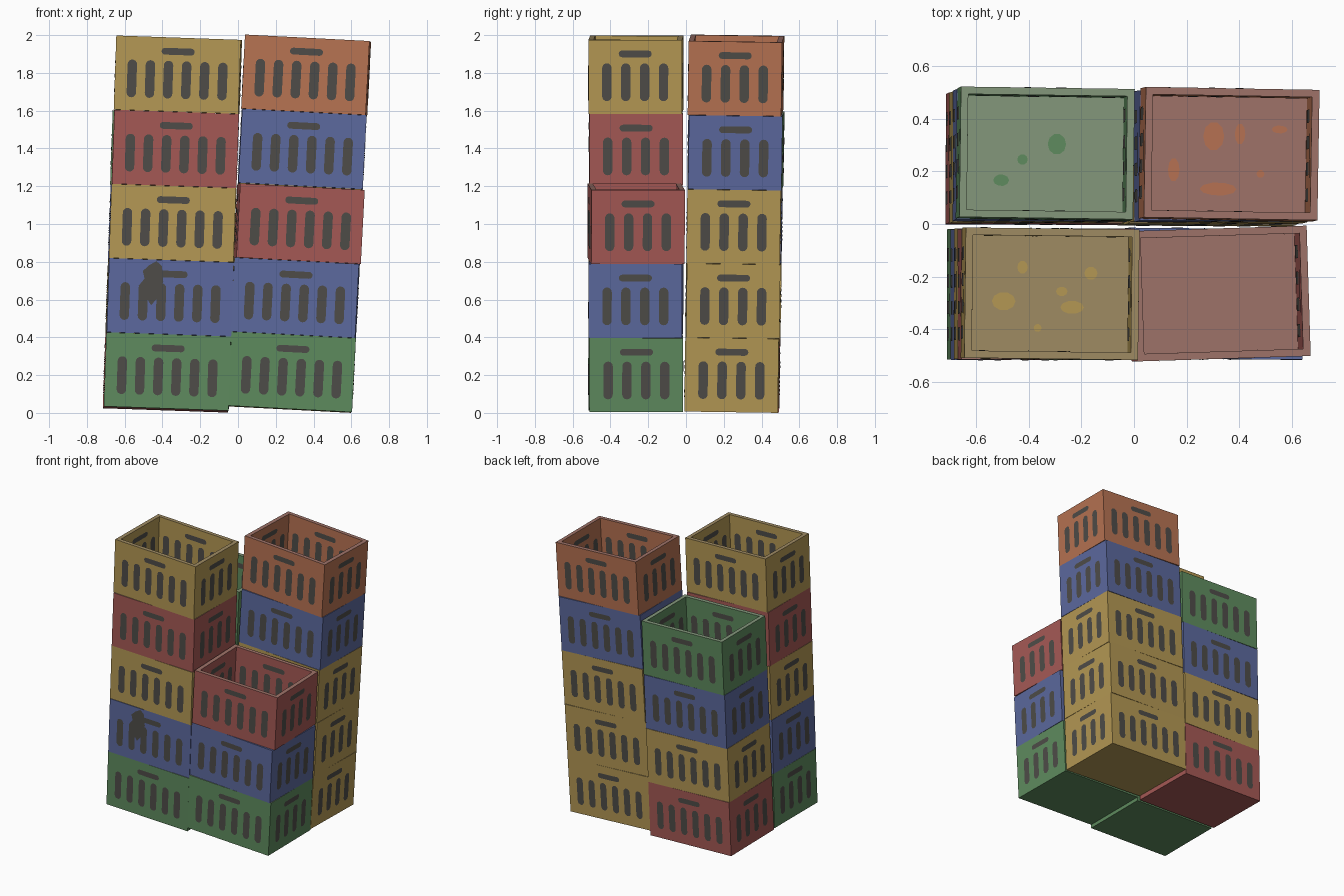
import bpy, bmesh, math
from mathutils import Matrix, Vector

cube = bpy.data.objects.get("Cube")
if cube:
    bpy.data.objects.remove(cube, do_unlink=True)

# Crate dimensions
W, D, H = 0.66, 0.495, 0.392
WALL, FLOOR, LIFT = 0.028, 0.02, 0.002


def linear(c):
    c /= 255
    return c / 12.92 if c <= 0.04045 else ((c + 0.055) / 1.055) ** 2.4


def material(name, rgb):
    col = (*[linear(c) for c in rgb], 1)
    m = bpy.data.materials.new(name)
    m.use_nodes = True
    m.diffuse_color = col
    bsdf = m.node_tree.nodes["Principled BSDF"]
    bsdf.inputs["Base Color"].default_value = col
    bsdf.inputs["Roughness"].default_value = 0.8
    return m


DARK = material("dark_slot", (78, 76, 72))
PLASTIC = {
    "green": material("green_plastic", (94, 139, 94)),
    "blue": material("blue_plastic", (92, 105, 158)),
    "yellow": material("yellow_plastic", (180, 152, 84)),
    "red": material("red_plastic", (165, 89, 85)),
    "orange": material("orange_plastic", (182, 114, 82)),
}
dusty_red = material("dusty_red", (159, 115, 105))
DUSTY = {
    "green": material("dusty_green", (131, 151, 123)),
    "yellow": material("dusty_yellow", (159, 139, 99)),
    "red": dusty_red,
    "orange": dusty_red,
    "blue": PLASTIC["blue"],
}


def stadium(cu, cz, w, h, steps=4):
    """Outline of a round-ended slot, counter-clockwise."""
    r = min(w, h) / 2
    du, dz = w / 2 - r, h / 2 - r
    pts = []
    for q in range(4):
        su = 1 if q in (0, 3) else -1
        sz = 1 if q in (0, 1) else -1
        for i in range(steps + 1):
            a = (q + i / steps) * math.pi / 2
            pts.append((cu + su * du + r * math.cos(a), cz + sz * dz + r * math.sin(a)))
    return pts


def flat_face(bm, points, index):
    f = bm.faces.new([bm.verts.new(p) for p in points])
    f.material_index = index


def wall_slots(bm, length, dist, turn, count, pitch):
    """Row of slots and a handle slot, on both sides of one wall."""
    rot = Matrix.Rotation(turn, 3, "Z")
    shapes = [((i - (count - 1) / 2) * pitch, 0.168, 0.05, 0.2) for i in range(count)]
    shapes.append((0, 0.318, 0.175, 0.036))
    for s in shapes:
        outline = stadium(*s)
        # merge coincident points at the joined quarter arcs
        outline = [p for i, p in enumerate(outline)
                   if (Vector(p) - Vector(outline[i - 1])).length > 1e-5]
        outer = [rot @ Vector((u, -dist - LIFT, z)) for u, z in outline]
        inner = [rot @ Vector((u, -dist + WALL + LIFT, z)) for u, z in reversed(outline)]
        flat_face(bm, outer, 1)
        flat_face(bm, inner, 1)


def crate(name, colour, matrix, patches=(), smudge=()):
    bm = bmesh.new()
    # Open box
    bmesh.ops.create_cube(bm, size=1, matrix=Matrix.Translation((0, 0, H / 2)) @ Matrix.Diagonal((W, D, H, 1)))
    top = max(bm.faces, key=lambda f: f.calc_center_median().z)
    bmesh.ops.inset_region(bm, faces=[top], thickness=WALL, use_even_offset=True)
    floor = bmesh.ops.extrude_discrete_faces(bm, faces=[top])["faces"][0]
    bmesh.ops.translate(bm, verts=floor.verts, vec=(0, 0, FLOOR - H))
    bm.normal_update()
    for f in bm.faces:
        f.material_index = 2 if f.normal.z > 0.5 else 0
    # Slots on all four walls
    for k in range(4):
        if k % 2 == 0:
            wall_slots(bm, W, D / 2, k * math.pi / 2, 6, 0.096)
        else:
            wall_slots(bm, D, W / 2, k * math.pi / 2, 4, 0.1)
    # Worn patches on the floor
    for x, y, rx, ry in patches:
        ring = [i * math.pi / 5 for i in range(10)]
        flat_face(bm, [(x + rx * math.cos(a), y + ry * math.sin(a), FLOOR + LIFT) for a in ring], 0)
    # Dark smudge on the front wall
    if smudge:
        flat_face(bm, [(u, -D / 2 - 2 * LIFT, z) for u, z in smudge], 1)
    mesh = bpy.data.meshes.new(name)
    bm.to_mesh(mesh)
    bm.free()
    for m in (PLASTIC[colour], DARK, DUSTY[colour]):
        mesh.materials.append(m)
    ob = bpy.data.objects.new(name, mesh)
    ob.matrix_world = matrix
    bpy.context.collection.objects.link(ob)


def stack(name, colours, base, lean_x, lean_y, yaw, patches=(), smudged=None):
    """Leaning pile of crates, bottom first; angles in degrees."""
    pose = (Matrix.Translation(base)
            @ Matrix.Rotation(math.radians(lean_x), 4, "Y")
            @ Matrix.Rotation(math.radians(-lean_y), 4, "X"))
    for i, colour in enumerate(colours):
        turn = yaw * (1 if i == len(colours) - 1 else 0.3 * (-1) ** i)
        m = pose @ Matrix.Translation((0, 0, i * (H + 0.001))) @ Matrix.Rotation(math.radians(turn), 4, "Z")
        crate(f"{name}_crate_{i + 1}", colour, m,
              patches if i == len(colours) - 1 else (),
              SMUDGE if i == smudged else ())


SMUDGE = [(-0.10, 0.15), (-0.06, 0.20), (-0.04, 0.28), (-0.05, 0.36), (-0.08, 0.385),
          (-0.12, 0.36), (-0.15, 0.33), (-0.14, 0.29), (-0.17, 0.25), (-0.13, 0.24), (-0.12, 0.18)]
SMUDGE = SMUDGE[::-1]
SMUDGE.reverse()

# Four leaning stacks
stack("front_left", ["green", "blue", "yellow", "red", "yellow"], (-0.38, -0.268, 0.023), 2, 0.1, -0.7,
      [(-0.17, -0.03, 0.045, 0.035), (-0.1, 0.1, 0.02, 0.025), (0.05, 0.01, 0.022, 0.018),
       (0.16, 0.08, 0.025, 0.025), (0.09, -0.05, 0.045, 0.025), (-0.04, -0.13, 0.015, 0.015)], 1)
stack("front_right", ["green", "blue", "red"], (0.272, -0.266, 0.021), 3, 0.1, 1.8)
stack("back_right", ["yellow", "yellow", "yellow", "blue", "orange"], (0.268, 0.24, 0.021), 3, 0.8, -1,
      [(-0.05, 0.07, 0.04, 0.055), (-0.2, -0.06, 0.022, 0.045), (0.05, 0.08, 0.02, 0.04),
       (-0.03, -0.13, 0.07, 0.025), (0.13, -0.07, 0.015, 0.015), (0.2, 0.1, 0.03, 0.015)])
stack("back_left", ["red", "yellow", "blue", "green"], (-0.385, 0.245, 0.017), 2, 0.9, -0.8,
      [(0.05, 0.04, 0.035, 0.04), (-0.08, -0.02, 0.02, 0.02), (-0.16, -0.1, 0.03, 0.022)])
